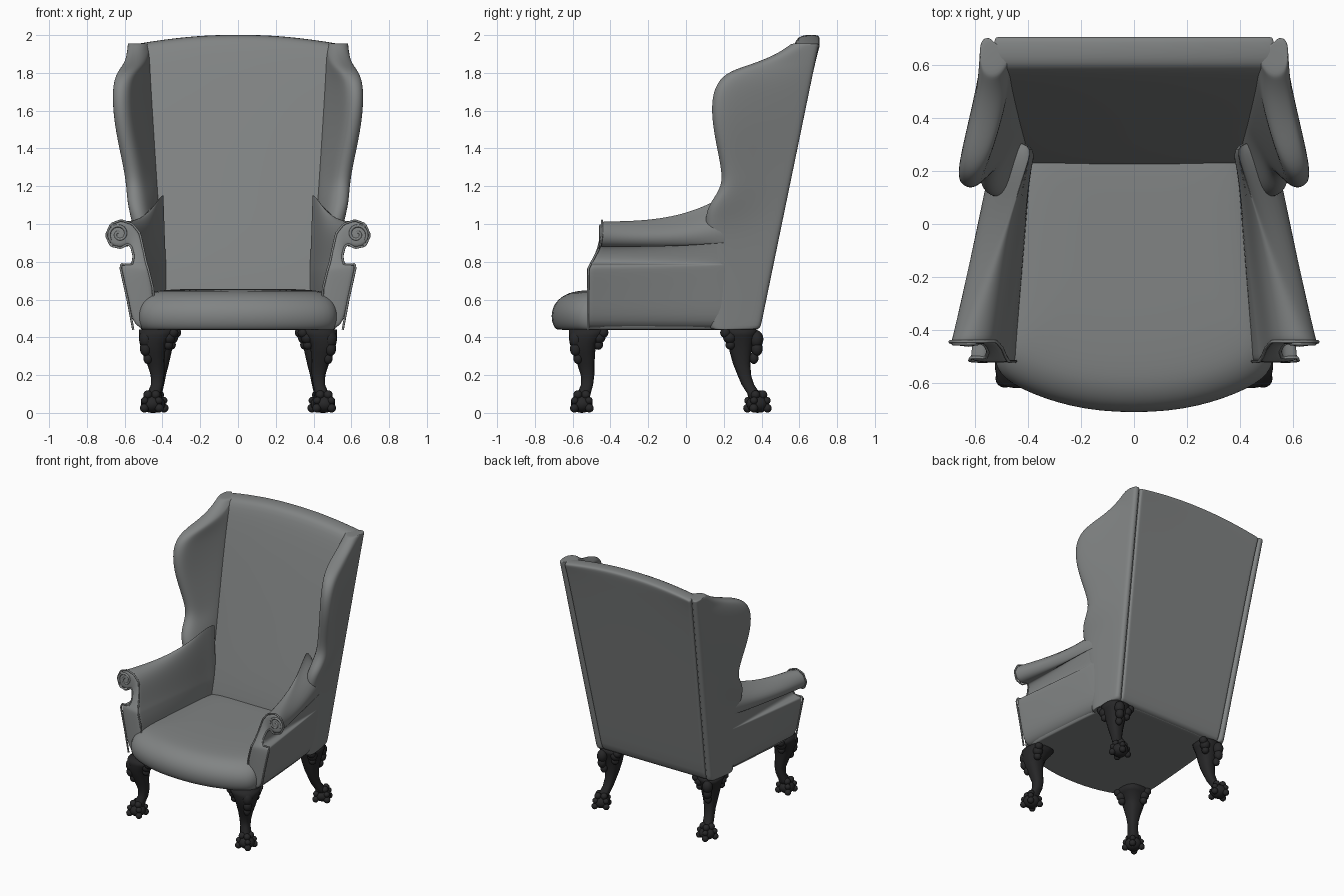
import bpy, bmesh, math
from mathutils import Vector

old = bpy.data.objects.get("Cube")
if old:
    bpy.data.objects.remove(old)


def material(name, color):
    m = bpy.data.materials.new(name)
    m.use_nodes = True
    m.diffuse_color = color
    bsdf = m.node_tree.nodes["Principled BSDF"]
    bsdf.inputs["Base Color"].default_value = color
    bsdf.inputs["Roughness"].default_value = 0.6
    return m


LEATHER = material("grey leather", (0.22, 0.23, 0.23, 1))
WOOD = material("dark wood", (0.02, 0.02, 0.021, 1))


def finish(bm, name, mat, mirror=False, subdiv=0):
    """Turn a bmesh into a smooth object, optionally mirrored in x."""
    bmesh.ops.recalc_face_normals(bm, faces=bm.faces)
    me = bpy.data.meshes.new(name)
    bm.to_mesh(me)
    bm.free()
    me.materials.append(mat)
    me.shade_smooth()
    ob = bpy.data.objects.new(name, me)
    bpy.context.collection.objects.link(ob)
    if mirror:
        ob.modifiers.new("mirror", "MIRROR").use_mirror_merge = False
    if subdiv:
        sub = ob.modifiers.new("smooth", "SUBSURF")
        sub.levels = sub.render_levels = subdiv
    return ob


def add_loft(bm, rings):
    """Bridge closed rings; each end is filled with strips from side to side."""
    rows = [[bm.verts.new(p) for p in r] for r in rings]
    n = len(rows[0])
    for a, b in zip(rows, rows[1:]):
        for i in range(n):
            j = (i + 1) % n
            bm.faces.new((a[i], a[j], b[j], b[i]))
    for r in (rows[0], rows[-1]):
        for i in range((n - 1) // 2):
            ids = list(dict.fromkeys((i, i + 1, n - 2 - i, n - 1 - i)))
            bm.faces.new([r[k] for k in ids])


def loft(name, rings, mat, mirror=False, subdiv=2):
    bm = bmesh.new()
    add_loft(bm, rings)
    return finish(bm, name, mat, mirror, subdiv)


def add_ball(bm, center, size):
    made = bmesh.ops.create_uvsphere(bm, u_segments=16, v_segments=10, radius=1)
    for v in made["verts"]:
        v.co = Vector(center) + Vector(size) * v.co


def tube(name, points, radius, mat):
    """Round cord along a smooth path, with its twin on the other side."""
    for side, sign in (("left", 1), ("right", -1)):
        cu = bpy.data.curves.new(name, "CURVE")
        cu.dimensions = "3D"
        cu.bevel_depth = radius
        cu.bevel_resolution = 2
        cu.resolution_u = 4
        cu.use_fill_caps = True
        sp = cu.splines.new("NURBS")
        sp.use_endpoint_u = True
        sp.order_u = 3
        sp.points.add(len(points) - 1)
        for p, (x, y, z) in zip(sp.points, points):
            p.co = (sign * x, y, z, 1)
        cu.materials.append(mat)
        ob = bpy.data.objects.new(side + "_" + name, cu)
        bpy.context.collection.objects.link(ob)


def rear_y(z):
    return 0.39 + 0.206 * (z - 0.44)


# Seat: bow-fronted outline stacked into a soft dome
half = [(0.2, 0.37), (0.45, 0.37), (0.49, 0.1), (0.52, -0.3), (0.535, -0.5),
        (0.5, -0.585), (0.34, -0.66), (0.14, -0.71)]
outline = half + [(-x, y) for x, y in reversed(half)]
levels = [(0.44, 0.5), (0.44, 0.95), (0.44, 0.97), (0.47, 1), (0.53, 1.01), (0.59, 0.975),
          (0.63, 0.9), (0.65, 0.8), (0.657, 0.5), (0.657, 0.2)]
loft("seat", [[(x * s, y * s, z) for x, y in outline] for z, s in levels], LEATHER)

# Backrest: raked profile swept across the width under an arched crest
rings = []
for u in (-1, -0.98, -0.8, -0.5, -0.2, 0.2, 0.5, 0.8, 0.98, 1):
    top = 2.005 - 0.05 * u * u
    puff = 0.015 * (1 - u * u)
    prof = [(rear_y(z), z) for z in (0.44, 0.46, 1.2, 1.9)]
    prof += [(0.712, top - 0.015), (0.7, top), (0.6, top), (0.565, top - 0.05)]
    prof += [(0.23 + 0.26 * (z - 0.65) - puff, z) for z in (1.6, 1.1, 0.65)] + [(0.2, 0.44)]
    rings.append([(u * (0.435 + 0.063 * (z - 0.44)), y, z) for y, z in prof])
loft("backrest", rings, LEATHER)

# Wings with rear posts: plan sections (height, front y, outer x)
wing = [(0.44, 0.12, 0.505), (0.45, 0.12, 0.506), (0.7, 0.12, 0.525), (0.95, 0.1, 0.55),
        (1.05, 0.1, 0.575), (1.12, 0.13, 0.59), (1.2, 0.19, 0.595), (1.3, 0.185, 0.61),
        (1.5, 0.14, 0.655), (1.65, 0.13, 0.67), (1.75, 0.16, 0.665), (1.81, 0.225, 0.64),
        (1.85, 0.36, 0.605), (1.9, 0.48, 0.59), (1.95, 0.55, 0.585), (1.957, 0.56, 0.58)]
rings = []
for z, yf, xf in wing:
    yb = rear_y(z)
    xb = 0.487 + 0.063 * (z - 0.44)
    xi = 0.385 + 0.065 * (z - 0.65)
    yi = max(0.25 + 0.26 * (z - 0.65), yf + 0.1)
    ring = [(xi, yb - 0.03), (xb - 0.05, yb - 0.02), (xb - 0.04, yb + 0.006), (xb - 0.008, yb),
            (xb, yb - 0.03), ((xb + xf) / 2, (yb + yf) / 2 + 0.02), (xf, yf + 0.07),
            (xf - 0.006, yf + 0.018), (xf - 0.045, yf - 0.004), (xf - 0.085, yf + 0.015),
            (xf - 0.115, yf + 0.07), (xi + 0.01, yi - 0.04), (xi, yi)]
    rings.append([(x, y, z) for x, y in ring])
loft("wings", rings, LEATHER, mirror=True)

# Arms: scroll section, fading into the wing towards the back
outer = [(0.555, 0.44), (0.585, 0.6), (0.622, 0.765), (0.618, 0.787), (0.56, 0.785),
         (0.552, 0.83), (0.565, 0.88), (0.585, 0.893), (0.62, 0.873), (0.675, 0.885)]
tip = [(0.7, 0.94)]
inner = [(0.675, 1.0), (0.62, 1.02), (0.56, 1.0), (0.52, 0.95), (0.498, 0.85), (0.485, 0.79),
         (0.475, 0.76), (0.47, 0.74), (0.45, 0.66), (0.44, 0.44)]
section = outer + tip + inner


def arm_point(i, t, tuck=0):
    x, z = section[i]
    step = min(1, max(0, (z - 0.76) / 0.14))
    front = -0.525 + 0.075 * step
    lift = 0.14 * max(0, z - 0.85) / 0.16
    if i <= len(outer):
        back_x = 0.5 + 0.09 * (z + lift - 0.44)
    else:
        back_x = 0.39 + 0.06 * max(0, z - 0.74)
    return (x + (back_x - x) * t - tuck, front + (0.22 - front) * t + 3 * tuck, z + lift * t ** 3)


count = range(len(section))
rings = [[arm_point(i, t) for i in count] for t in (0, 0.02, 0.2, 0.4, 0.6, 0.8, 1)]
rings.append([arm_point(i, 1, 0.03) for i in count])
loft("arms", rings, LEATHER, mirror=True)

# Cord round the arm fronts, and the scroll turn
tube("arm_cord", [arm_point(i, 0.008) for i in count], 0.006, LEATHER)
spiral = []
for k in range(22):
    a, r = 0.4 * k - 0.6, 0.056 - 0.0022 * k
    spiral.append((0.63 + r * math.cos(a), -0.452, 0.946 + r * math.sin(a)))
tube("arm_scroll", spiral, 0.008, LEATHER)


# Cabriole legs: (height, outward offset, radius) along a curved spine
def leg(name, x, y, out, spine):
    out = Vector(out)
    bm = bmesh.new()
    rings = []
    for z, off, r in spine:
        ring = []
        for k in range(16):
            a = math.tau * (k + 0.5) / 16
            c, s = math.cos(a), math.sin(a)
            f = r / (abs(c) ** 3 + abs(s) ** 3) ** (1 / 3)
            ring.append((x + out.x * off + f * c, y + out.y * off + f * s, z))
        rings.append(ring)
    add_loft(bm, rings)
    # Claw and ball foot
    fx, fy = x + out.x * spine[0][1], y + out.y * spine[0][1]
    add_ball(bm, (fx, fy, 0.047), (0.058, 0.058, 0.047))
    for k in range(4):
        a = math.atan2(out.y, out.x) + k * math.tau / 4
        c, s = math.cos(a), math.sin(a)
        for dist, z, size in ((0.03, 0.095, 0.024), (0.053, 0.065, 0.02), (0.056, 0.025, 0.023)):
            add_ball(bm, (fx + dist * c, fy + dist * s, z), (size, size, size))
    # Carved knee: scrolled ears and hanging leaves
    sy = math.copysign(1, out.y)
    kx, ky = x + 0.02, y + sy * 0.02
    for ex, ey in ((-0.075, 0.03), (0.03, -0.075)):
        for reach, z, size in ((1, 0.36, 0.026), (1.05, 0.4, 0.035), (1.35, 0.425, 0.028)):
            add_ball(bm, (kx + ex * reach, ky + sy * ey * reach, z), (size, size, size))
    for along, z, size in ((0.09, 0.39, 0.036), (0.092, 0.34, 0.03), (0.075, 0.29, 0.024)):
        add_ball(bm, (x + out.x * along, y + out.y * along, z), (size, size, size * 1.3))
    finish(bm, name, WOOD, mirror=True)


leg("front_legs", 0.425, -0.52, (0.7, -0.7),
    [(0.05, 0.045, 0.035), (0.1, 0.03, 0.036), (0.15, 0.005, 0.032), (0.2, 0.002, 0.036),
     (0.26, 0.015, 0.046), (0.32, 0.03, 0.06), (0.37, 0.035, 0.072), (0.41, 0.015, 0.09),
     (0.442, 0, 0.1)])
leg("rear_legs", 0.41, 0.29, (0.35, 0.93),
    [(0.05, 0.095, 0.035), (0.1, 0.075, 0.034), (0.15, 0.04, 0.033), (0.2, 0.02, 0.036),
     (0.26, 0.005, 0.046), (0.32, 0, 0.058), (0.37, 0, 0.068), (0.41, 0, 0.08),
     (0.442, 0, 0.09)])
